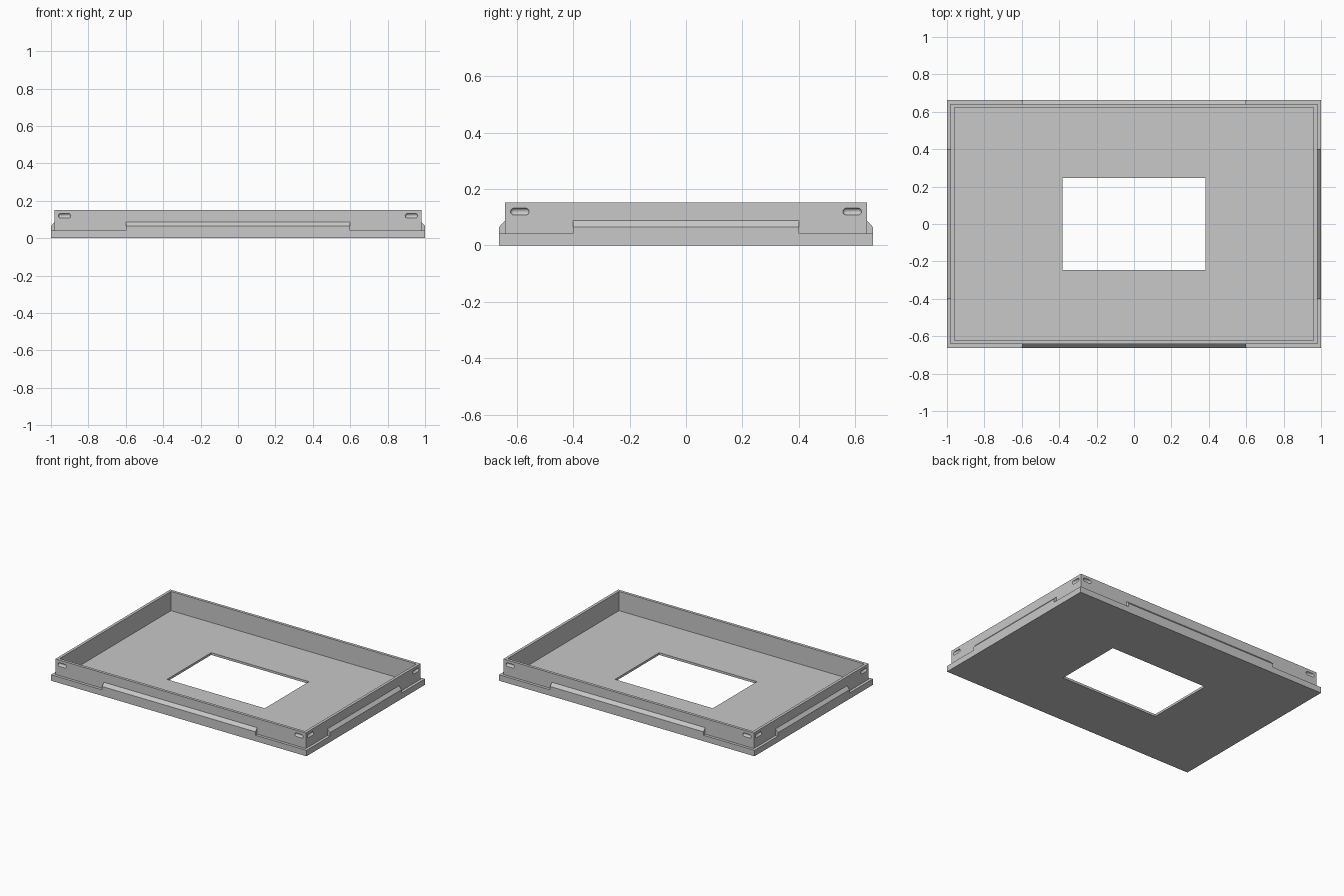
import bpy, bmesh, math
from mathutils import Matrix, Vector

cube = bpy.data.objects.get("Cube")
if cube:
    bpy.data.objects.remove(cube, do_unlink=True)

HX, HY = 1.0, 0.662            # half size of the base
STEP = 0.02                    # ledge width and wall thickness
FLOOR, LEDGE, TOP = 0.016, 0.042, 0.152
HOLE_X, HOLE_Y = 0.383, 0.247

grey = bpy.data.materials.new("plain grey")
grey.diffuse_color = (0.58, 0.58, 0.58, 1)
grey.use_nodes = True
grey.node_tree.nodes["Principled BSDF"].inputs["Base Color"].default_value = grey.diffuse_color


def make_object(name, bm):
    bmesh.ops.recalc_face_normals(bm, faces=bm.faces)
    mesh = bpy.data.meshes.new(name)
    bm.to_mesh(mesh)
    bm.free()
    mesh.materials.append(grey)
    obj = bpy.data.objects.new(name, mesh)
    bpy.context.collection.objects.link(obj)
    return obj


def rectangular_sweep(name, profile):
    """Closed profile of (half x, half y, z) swept round four corners."""
    bm = bmesh.new()
    loops = [[bm.verts.new((sx * x, sy * y, z))
              for sx, sy in ((-1, -1), (1, -1), (1, 1), (-1, 1))]
             for x, y, z in profile]
    for a, b in zip(loops, loops[1:] + loops[:1]):
        for i in range(4):
            j = (i + 1) % 4
            bm.faces.new((a[i], a[j], b[j], b[i]))
    return make_object(name, bm)


def inset(d, z):
    return (HX - d, HY - d, z)


# Tray: base, ledge, raised wall, floor and opening
tray = rectangular_sweep("tray", [
    (HOLE_X, HOLE_Y, 0), inset(0, 0), inset(0, LEDGE),
    inset(STEP, LEDGE), inset(STEP, TOP), inset(2 * STEP, TOP),
    inset(2 * STEP, FLOOR), (HOLE_X, HOLE_Y, FLOOR)])


# Chamfered ridges standing on the ledge, one per side
def ridge(name, half_length, distance, angle):
    bm = bmesh.new()
    section = [(distance, LEDGE), (distance, 0.066),
               (distance - STEP, 0.088), (distance - STEP, LEDGE)]
    ends = [[bm.verts.new((x, -y, z)) for y, z in section]
            for x in (-half_length, half_length)]
    for i in range(4):
        j = (i + 1) % 4
        bm.faces.new((ends[0][i], ends[0][j], ends[1][j], ends[1][i]))
    for end in ends:
        bm.faces.new(end)
    bm.transform(Matrix.Rotation(angle, 4, 'Z'))
    return make_object(name, bm)


ridge("front_ridge", 0.6, HY, 0)
ridge("left_ridge", 0.4, HX, math.pi / 2)
ridge("back_ridge", 0.6, HY, math.pi)
ridge("right_ridge", 0.4, HX, -math.pi / 2)

# Rounded grooves near the ends of every wall
RADIUS, STRETCH, GROOVE_Z, FROM_END = 0.0125, 0.0205, 0.12, 0.073


def capsule(bm, centre, axis):
    made = bmesh.ops.create_uvsphere(bm, u_segments=16, v_segments=9, radius=RADIUS)["verts"]
    for v in made:
        v.co.z += math.copysign(STRETCH, v.co.z)
    turn = Vector((0, 0, 1)).rotation_difference(axis).to_matrix().to_4x4()
    bmesh.ops.transform(bm, matrix=Matrix.Translation(centre) @ turn, verts=made)


bm = bmesh.new()
for sx in (-1, 1):
    for sy in (-1, 1):
        capsule(bm, Vector((sx * (HX - FROM_END), sy * (HY - STEP), GROOVE_Z)), Vector((1, 0, 0)))
        capsule(bm, Vector((sx * (HX - STEP), sy * (HY - FROM_END), GROOVE_Z)), Vector((0, 1, 0)))
cutter = make_object("groove_cutter", bm)
cutter.hide_render = True

cut = tray.modifiers.new("grooves", 'BOOLEAN')
cut.operation = 'DIFFERENCE'
cut.solver = 'EXACT'
cut.object = cutter
bpy.ops.object.select_all(action='DESELECT')
bpy.context.view_layer.objects.active = tray
tray.select_set(True)
bpy.ops.object.modifier_apply(modifier=cut.name)
bpy.data.objects.remove(cutter, do_unlink=True)
bpy.ops.object.shade_smooth_by_angle(angle=math.radians(30))
